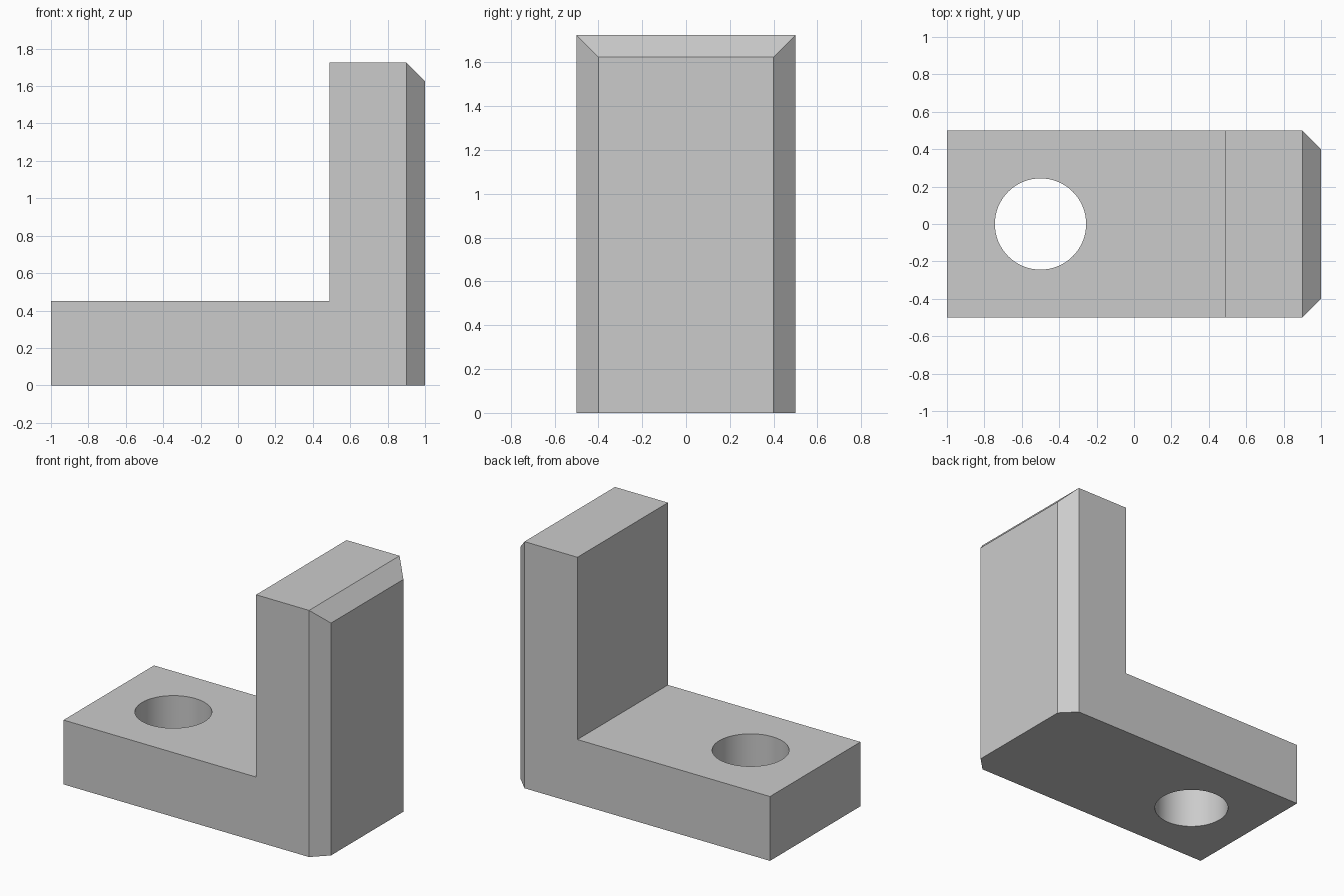
import bpy
import bmesh

cube = bpy.data.objects.get("Cube")
if cube:
    bpy.data.objects.remove(cube, do_unlink=True)

WIDTH, HEIGHT, FLOOR, INNER_X, CHAMFER = 1.0, 1.725, 0.45, 0.49, 0.1

# Single grey material
grey = bpy.data.materials.new("plain grey")
grey.use_nodes = True
colour = (0.6, 0.6, 0.6, 1)
grey.diffuse_color = colour
grey.node_tree.nodes["Principled BSDF"].inputs["Base Color"].default_value = colour

# L-shaped profile extruded across the width
profile = [(-1, 0), (1, 0), (1, HEIGHT), (INNER_X, HEIGHT), (INNER_X, FLOOR), (-1, FLOOR)]
bm = bmesh.new()
face = bm.faces.new([bm.verts.new((x, -WIDTH / 2, z)) for x, z in profile])
result = bmesh.ops.extrude_face_region(bm, geom=[face])
moved = [v for v in result["geom"] if isinstance(v, bmesh.types.BMVert)]
bmesh.ops.translate(bm, verts=moved, vec=(0, WIDTH, 0))
bmesh.ops.recalc_face_normals(bm, faces=bm.faces)

# Chamfer the top and side edges of the outer upright face, not its foot
outer = [e for e in bm.edges
         if all(v.co.x > 0.99 for v in e.verts) and any(v.co.z > 0.1 for v in e.verts)]
bmesh.ops.bevel(bm, geom=outer, offset=CHAMFER, offset_type='OFFSET',
                segments=1, profile=0.5, affect='EDGES')
mesh = bpy.data.meshes.new("angle_bracket")
bm.to_mesh(mesh)
bm.free()
bracket = bpy.data.objects.new("angle_bracket", mesh)
bpy.context.collection.objects.link(bracket)
mesh.materials.append(grey)

# Round mounting hole through the base
bpy.ops.mesh.primitive_cylinder_add(vertices=64, radius=0.244, depth=1,
                                    location=(-0.5, 0, FLOOR / 2))
cutter = bpy.context.object
cutter.name = "hole_cutter"
cutter.hide_render = True
cutter.data.materials.append(grey)

bpy.ops.object.select_all(action='DESELECT')
bracket.select_set(True)
bpy.context.view_layer.objects.active = bracket
hole = bracket.modifiers.new("mounting_hole", 'BOOLEAN')
hole.operation = 'DIFFERENCE'
hole.solver = 'EXACT'
hole.object = cutter
bpy.ops.object.modifier_apply(modifier=hole.name)
bpy.data.objects.remove(cutter, do_unlink=True)

# Smooth hole wall with sharp outer edges
bpy.ops.object.shade_smooth_by_angle(angle=0.5)
